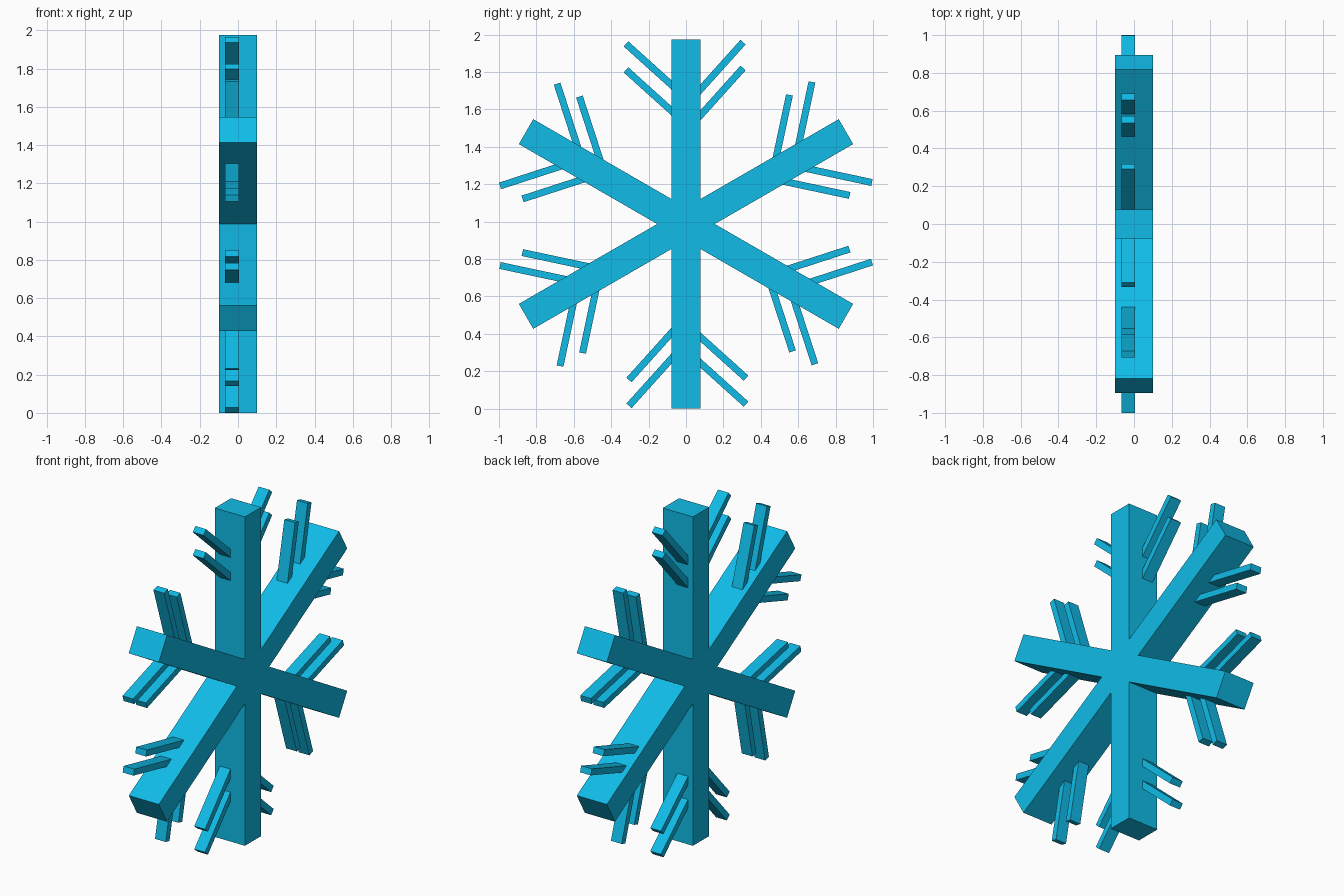
import bpy, bmesh
from math import radians, cos, sin
from mathutils import Vector

if "Cube" in bpy.data.objects:
    bpy.data.objects.remove(bpy.data.objects["Cube"])

CENTRE_Z = 0.9875
ARM_LEN = 0.9875
ARM_HALF = 0.077

mat = bpy.data.materials.new("ice_blue")
mat.diffuse_color = (0.005, 0.5, 0.8, 1)
mat.use_nodes = True
mat.node_tree.nodes["Principled BSDF"].inputs["Base Color"].default_value = mat.diffuse_color


def extrude_profile(name, points, x0, x1):
    """Flat-faced prism from a (y, z) outline, extruded along x."""
    bm = bmesh.new()
    face = bm.faces.new([bm.verts.new((x0, y, z + CENTRE_Z)) for y, z in points])
    new = bmesh.ops.extrude_face_region(bm, geom=[face])["geom"]
    bmesh.ops.translate(bm, vec=(x1 - x0, 0, 0),
                        verts=[v for v in new if isinstance(v, bmesh.types.BMVert)])
    bmesh.ops.recalc_face_normals(bm, faces=bm.faces)
    mesh = bpy.data.meshes.new(name)
    bm.to_mesh(mesh)
    bm.free()
    mesh.materials.append(mat)
    obj = bpy.data.objects.new(name, mesh)
    bpy.context.collection.objects.link(obj)
    return obj


def on_arm(angle, along, side):
    """Point given as distance along an arm and sideways from its axis."""
    return Vector((along * cos(angle) - side * sin(angle),
                   along * sin(angle) + side * cos(angle)))


arm_angles = [radians(30 + 60 * k) for k in range(6)]

# Six-armed body: two tip corners per arm, then the notch to the next arm
outline = []
for a in arm_angles:
    outline += [on_arm(a, ARM_LEN, -ARM_HALF), on_arm(a, ARM_LEN, ARM_HALF),
                on_arm(a + radians(30), 2 * ARM_HALF, 0)]
extrude_profile("snowflake_arms", outline, -0.1, 0.1)

# Thin side branches: (tip along arm, tip sideways, angle from arm axis)
branches = [(0.963, 0.321, 48), (0.824, 0.321, 48),
            (0.972, -0.305, -42), (0.834, -0.305, -42)]
for i, a in enumerate(arm_angles):
    for j, (along, side, lean) in enumerate(branches):
        tip = on_arm(a, along, side)
        d = on_arm(a + radians(lean), 1, 0)
        n = Vector((-d.y, d.x)) * 0.0185
        base = tip - d * ((abs(side) - 0.04) / sin(radians(abs(lean))))
        extrude_profile(f"branch_{i + 1}_{j + 1}",
                        [base - n, tip - n, tip + n, base + n], -0.067, 0.004)
